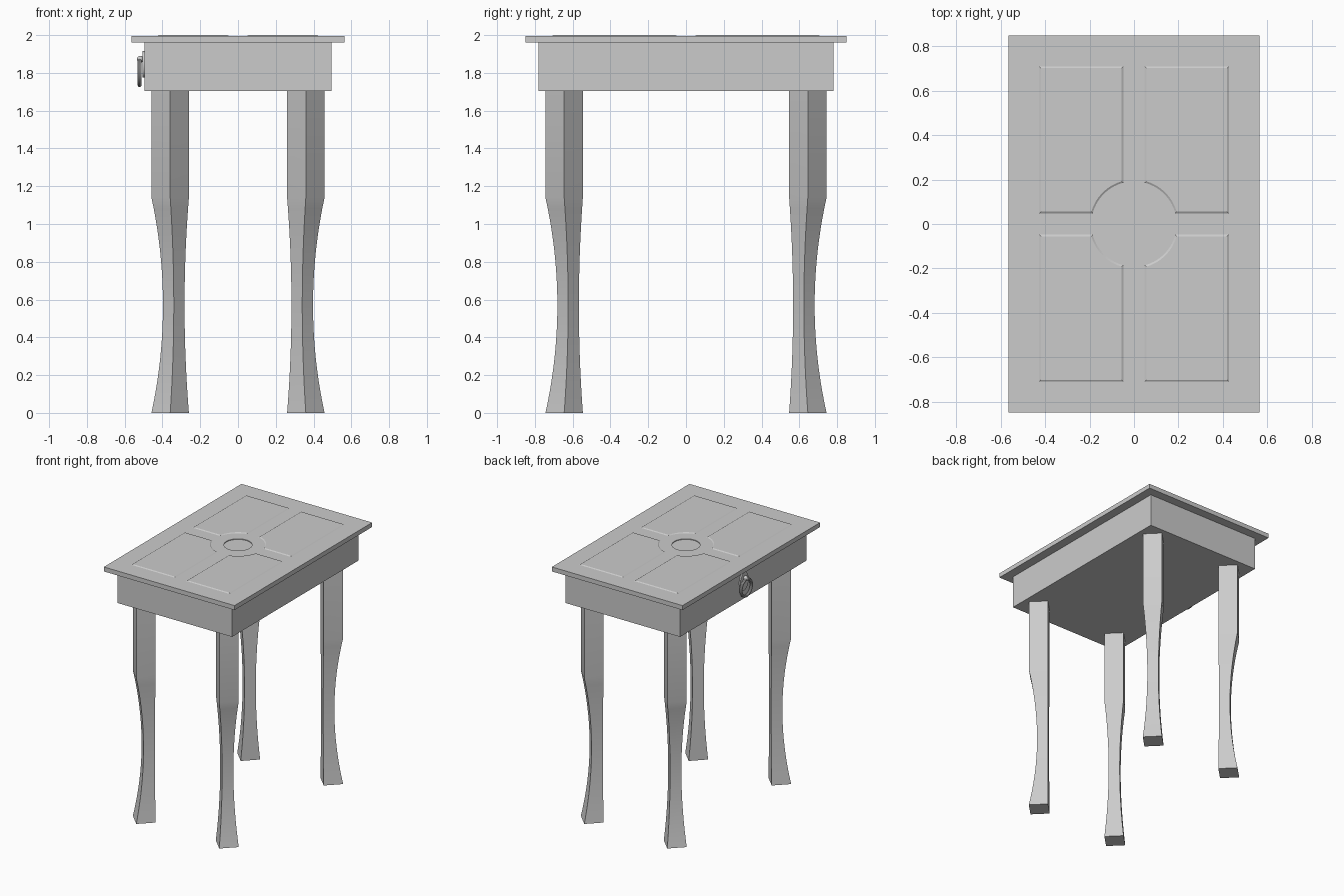
import bpy, bmesh, math
from mathutils import Matrix, Vector

cube = bpy.data.objects.get("Cube")
if cube:
    bpy.data.objects.remove(cube, do_unlink=True)

grey = bpy.data.materials.new("plain_grey")
grey.use_nodes = True
colour = (0.6, 0.6, 0.6, 1)
grey.diffuse_color = colour
grey.node_tree.nodes["Principled BSDF"].inputs["Base Color"].default_value = colour


def make(name, bm, smooth=False):
    """Turn a bmesh into a named object."""
    mesh = bpy.data.meshes.new(name)
    bm.to_mesh(mesh)
    bm.free()
    mesh.materials.append(grey)
    obj = bpy.data.objects.new(name, mesh)
    bpy.context.collection.objects.link(obj)
    if smooth:
        bpy.ops.object.select_all(action="DESELECT")
        obj.select_set(True)
        bpy.context.view_layer.objects.active = obj
        bpy.ops.object.shade_smooth_by_angle(angle=math.radians(35))
    return obj


def box(name, half_x, half_y, low, high):
    bm = bmesh.new()
    size = Matrix.Diagonal((2 * half_x, 2 * half_y, high - low, 1))
    bmesh.ops.create_cube(bm, size=1, matrix=Matrix.Translation((0, 0, (low + high) / 2)) @ size)
    return make(name, bm)


# Table top with a shallow round recess, and the box below it
BOARD = 1.995
top = box("table_top", 0.565, 0.85, 1.96, BOARD)
bm = bmesh.new()
bmesh.ops.create_cone(bm, cap_ends=True, segments=48, radius1=0.1, radius2=0.1,
                      depth=0.02, matrix=Matrix.Translation((0, 0, BOARD + 0.005)))
cutter = make("recess_cutter", bm)
cutter.hide_render = True
cut = top.modifiers.new("recess", "BOOLEAN")
cut.operation = "DIFFERENCE"
cut.solver = "EXACT"
cut.object = cutter
bpy.context.view_layer.objects.active = top
bpy.ops.object.modifier_apply(modifier=cut.name)
bpy.data.objects.remove(cutter, do_unlink=True)

box("drawer_box", 0.495, 0.78, 1.705, 1.96)


# Raised panels, each with one corner cut by a circle around the centre
def panel(name, sx, sy):
    near, far_x, far_y, radius = 0.048, 0.427, 0.71, 0.192
    start = math.asin(near / radius)
    arc = [start + (math.pi / 2 - 2 * start) * i / 14 for i in range(15)]
    outline = [(radius * math.cos(a), radius * math.sin(a)) for a in reversed(arc)]
    outline += [(far_x, near), (far_x, far_y), (near, far_y)]
    bm = bmesh.new()
    face = bm.faces.new([bm.verts.new((x * sx, y * sy, BOARD)) for x, y in outline])
    bm.normal_update()
    if face.normal.z < 0:
        face.normal_flip()
    bmesh.ops.inset_region(bm, faces=[face], thickness=0.008, depth=0.005,
                           use_boundary=True, use_even_offset=True)
    make(name, bm)


# Legs: a square turned to the corner, waisted and drawn inward below the knee
def leg(name, sx, sy):
    knee, steps = 1.14, 20
    levels = [knee * i / steps for i in range(steps + 1)] + [1.72]
    bm = bmesh.new()
    rings = []
    for z in levels:
        waist = max(0, 1 - (2 * z / knee - 1) ** 2)
        r = 0.099 - 0.042 * waist
        cx, cy = sx * (0.359 - 0.019 * waist), sy * (0.645 - 0.021 * waist)
        rings.append([bm.verts.new((cx + dx * r, cy + dy * r, z))
                      for dx, dy in ((1, 0), (0, 1), (-1, 0), (0, -1))])
    for low, high in zip(rings, rings[1:]):
        for i in range(4):
            j = (i + 1) % 4
            bm.faces.new((low[i], low[j], high[j], high[i]))
    bm.faces.new(rings[0][::-1])
    bm.faces.new(rings[-1])
    make(name, bm, smooth=True)


for sx, side in ((1, "left"), (-1, "right")):
    for sy, end in ((-1, "front"), (1, "back")):
        panel(f"{end}_{side}_panel", sx, sy)
        leg(f"{end}_{side}_leg", sx, sy)


# Ring pull: oval plate, knob and hanging ring on the -x side
def facing_x(x, z):
    return Matrix.Translation((x, 0, z)) @ Matrix.Rotation(math.pi / 2, 4, "Y")


bm = bmesh.new()
bmesh.ops.create_cone(bm, cap_ends=True, segments=32, radius1=0.05, radius2=0.05, depth=0.012,
                      matrix=facing_x(-0.5, 1.845) @ Matrix.Diagonal((1.4, 1, 1, 1)))
make("handle_plate", bm, smooth=True)

bm = bmesh.new()
bmesh.ops.create_uvsphere(bm, u_segments=16, v_segments=10, radius=0.018,
                          matrix=Matrix.Translation((-0.517, 0, 1.872)))
make("handle_knob", bm, smooth=True)

bm = bmesh.new()
start = bm.verts.new((0.075, 0, 0))
circle = bmesh.ops.create_circle(bm, segments=10, radius=0.011,
                                 matrix=Matrix.Translation((0.064, 0, 0))
                                 @ Matrix.Rotation(math.pi / 2, 4, "X"))
bm.verts.remove(start)
bmesh.ops.spin(bm, geom=bm.edges[:], cent=(0, 0, 0), axis=(0, 0, 1),
               angle=2 * math.pi, steps=32, use_merge=True)
bmesh.ops.remove_doubles(bm, verts=bm.verts[:], dist=0.0005)
bmesh.ops.recalc_face_normals(bm, faces=bm.faces[:])
bm.transform(facing_x(-0.521, 1.8))
make("handle_ring", bm, smooth=True)
